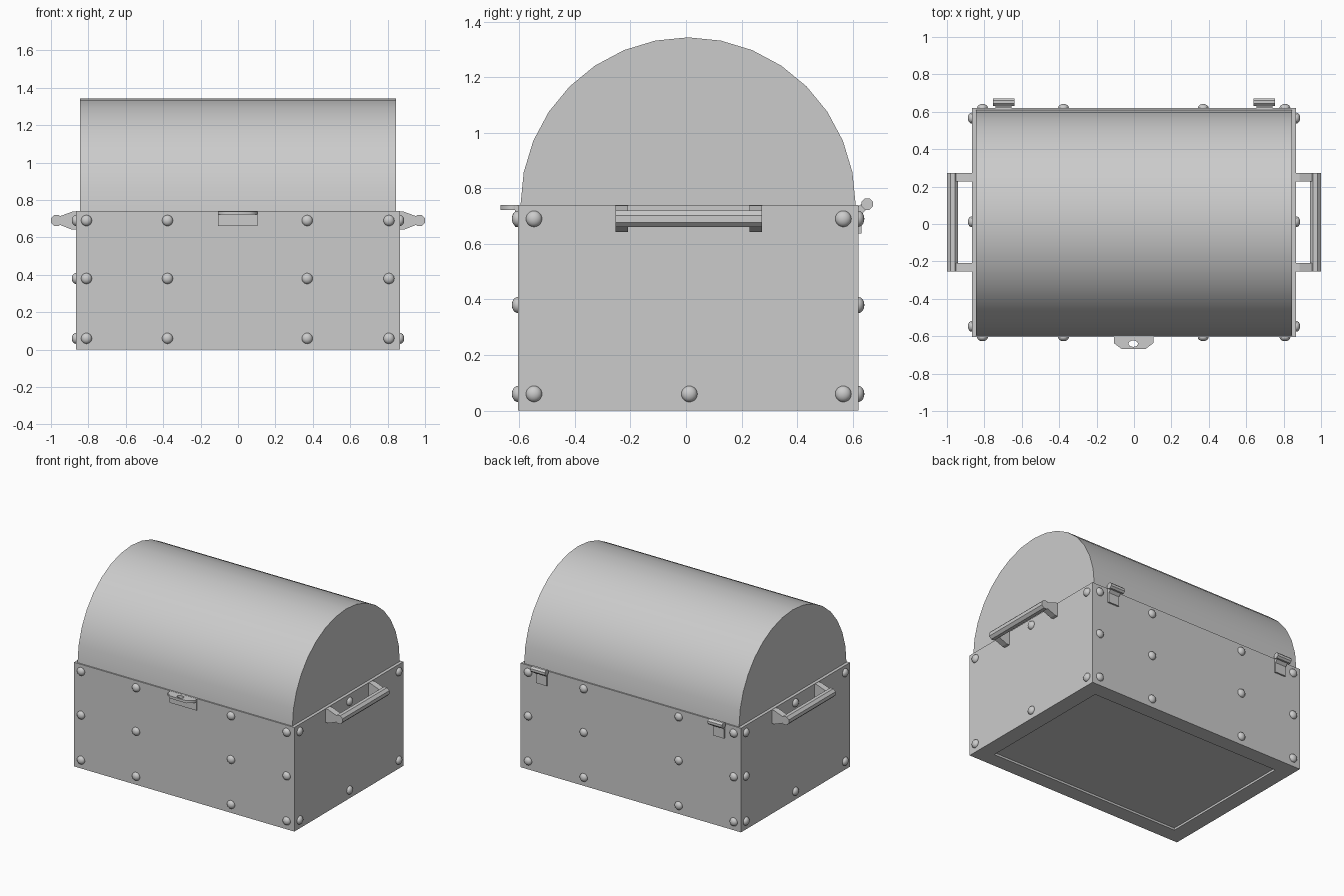
import bpy, bmesh, math
from mathutils import Vector

if "Cube" in bpy.data.objects:
    bpy.data.objects.remove(bpy.data.objects["Cube"])

grey = bpy.data.materials.new("grey")
grey.diffuse_color = (0.6, 0.6, 0.6, 1)
grey.use_nodes = True
grey.node_tree.nodes["Principled BSDF"].inputs["Base Color"].default_value = grey.diffuse_color

X, Y0, Y1, TOP = 0.867, -0.605, 0.62, 0.74      # chest body extents
YC = (Y0 + Y1) / 2


def finish(name, bm, smooth=None):
    bmesh.ops.recalc_face_normals(bm, faces=bm.faces)
    me = bpy.data.meshes.new(name)
    bm.to_mesh(me)
    bm.free()
    me.materials.append(grey)
    ob = bpy.data.objects.new(name, me)
    bpy.context.collection.objects.link(ob)
    if smooth:
        bpy.ops.object.select_all(action='DESELECT')
        ob.select_set(True)
        bpy.context.view_layer.objects.active = ob
        bpy.ops.object.shade_smooth_by_angle(angle=math.radians(smooth))
    return ob


def prism(bm, pts, depth):
    """Extrude a closed 3D outline along a vector."""
    f = bm.faces.new([bm.verts.new(p) for p in pts])
    ext = bmesh.ops.extrude_face_region(bm, geom=[f], use_keep_orig=True)
    bmesh.ops.translate(bm, vec=depth, verts=[v for v in ext['geom'] if isinstance(v, bmesh.types.BMVert)])


def box(bm, lo, hi):
    (x0, y0, z0), (x1, y1, z1) = lo, hi
    prism(bm, [(x0, y0, z0), (x1, y0, z0), (x1, y1, z0), (x0, y1, z0)], (0, 0, z1 - z0))


# Body: box with recessed panels on the sides and the underside
bm = bmesh.new()
box(bm, (-X, Y0, 0), (X, Y1, TOP))
bmesh.ops.recalc_face_normals(bm, faces=bm.faces)
cuts = [((x, 0, 0), (1, 0, 0)) for x in (-0.753, -0.422, -0.323, 0.323, 0.422, 0.753)]
cuts += [((0, y, 0), (0, 1, 0)) for y in (-0.495, 0.51)]
cuts += [((0, 0, z), (0, 0, 1)) for z in (0.12, 0.64)]
for co, no in cuts:
    bmesh.ops.bisect_plane(bm, geom=bm.verts[:] + bm.edges[:] + bm.faces[:], plane_co=co, plane_no=no)


def is_panel(f):
    c, n = f.calc_center_median(), f.normal
    in_x, in_y, in_z = abs(c.x) < 0.753, -0.495 < c.y < 0.51, 0.12 < c.z < 0.64
    if abs(n.x) > 0.5:
        return in_y and in_z
    if abs(n.y) > 0.5:
        return in_x and in_z and not 0.323 < abs(c.x) < 0.422
    return n.z < 0 and in_x and in_y


bm.normal_update()
panels = bmesh.ops.dissolve_faces(bm, faces=[f for f in bm.faces if is_panel(f)])['region']
for f in bmesh.ops.extrude_discrete_faces(bm, faces=panels)['faces']:
    f.normal_update()
    bmesh.ops.translate(bm, vec=f.normal * -0.015, verts=f.verts[:])
finish("body", bm)

# Barrel lid
bm = bmesh.new()
arc = [math.pi * i / 16 for i in range(17)]
prism(bm, [(-0.845, YC + 0.603 * math.cos(a), TOP + 0.603 * math.sin(a)) for a in arc], (1.69, 0, 0))
finish("lid", bm, 30)

# Domed rivets
spots = []
for x in (-0.81, -0.377, 0.37, 0.807):
    for z in (0.06, 0.38, 0.69):
        spots += [((x, Y0, z), 1), ((x, Y1, z), 1)]
for s in (-1, 1):
    for y in (-0.547, 0.012, 0.566):
        spots += [((s * X, y, z), 0) for z in (0.06, 0.69)]
spots.append(((-X, 0.566, 0.38), 0))
bm = bmesh.new()
for co, axis in spots:
    vs = bmesh.ops.create_uvsphere(bm, u_segments=16, v_segments=10, radius=0.029)['verts']
    squash = Vector((1, 1, 1))
    squash[axis] = 0.75
    bmesh.ops.scale(bm, vec=squash, verts=vs)
    bmesh.ops.translate(bm, vec=co, verts=vs)
finish("rivets", bm, 60)

# Carrying handles: octagonal bar on two tapered arms
arm = [(0.86, 0.738), (0.885, 0.738), (0.955, 0.712), (0.955, 0.668), (0.89, 0.642), (0.86, 0.642)]
for s, side in ((-1, "left"), (1, "right")):
    bm = bmesh.new()
    for y in (-0.253, 0.228):
        prism(bm, [(s * x, y, z) for x, z in arm], (0, 0.045, 0))
    ring = [math.pi / 8 + math.pi / 4 * i for i in range(8)]
    prism(bm, [(s * (0.97 + 0.032 * math.cos(a)), -0.253, 0.69 + 0.032 * math.sin(a)) for a in ring],
          (0, 0.526, 0))
    finish(side + "_handle", bm)

# Front latch: wall plate and a horizontal hasp with an oval hole
bm = bmesh.new()
box(bm, (-0.108, Y0 - 0.01, 0.66), (0.103, Y0, 0.738))
finish("latch_plate", bm)
curve = bpy.data.curves.new("hasp", 'CURVE')
curve.dimensions, curve.fill_mode, curve.extrude = '2D', 'BOTH', 0.009
outline = [(-0.108, -0.6), (-0.108, -0.637), (-0.066, -0.668), (0.062, -0.668), (0.103, -0.637), (0.103, -0.6)]
hole = [(-0.004 + 0.025 * math.cos(math.pi * i / 8), -0.64 + 0.017 * math.sin(math.pi * i / 8))
        for i in range(16)]
for pts in (outline, hole):
    sp = curve.splines.new('POLY')
    sp.points.add(len(pts) - 1)
    sp.use_cyclic_u = True
    for p, (x, y) in zip(sp.points, pts):
        p.co = (x, y, 0, 1)
curve.materials.append(grey)
hasp = bpy.data.objects.new("hasp", curve)
hasp.location.z = 0.73
bpy.context.collection.objects.link(hasp)

# Back hinges: leaf on the wall, bridge and octagonal knuckle
for s, side in ((-1, "left"), (1, "right")):
    bm = bmesh.new()
    c = s * 0.697
    box(bm, (c - 0.043, Y1 - 0.005, 0.637), (c + 0.043, Y1 + 0.011, 0.73))
    prism(bm, [(c - 0.043, y, z) for y, z in
               ((Y1, 0.705), (Y1 + 0.011, 0.705), (0.66, 0.735), (0.65, 0.755), (Y1, 0.735))], (0.086, 0, 0))
    prism(bm, [(c - 0.057, 0.652 + 0.022 * math.cos(a), 0.743 + 0.022 * math.sin(a)) for a in ring],
          (0.114, 0, 0))
    finish(side + "_hinge", bm)
